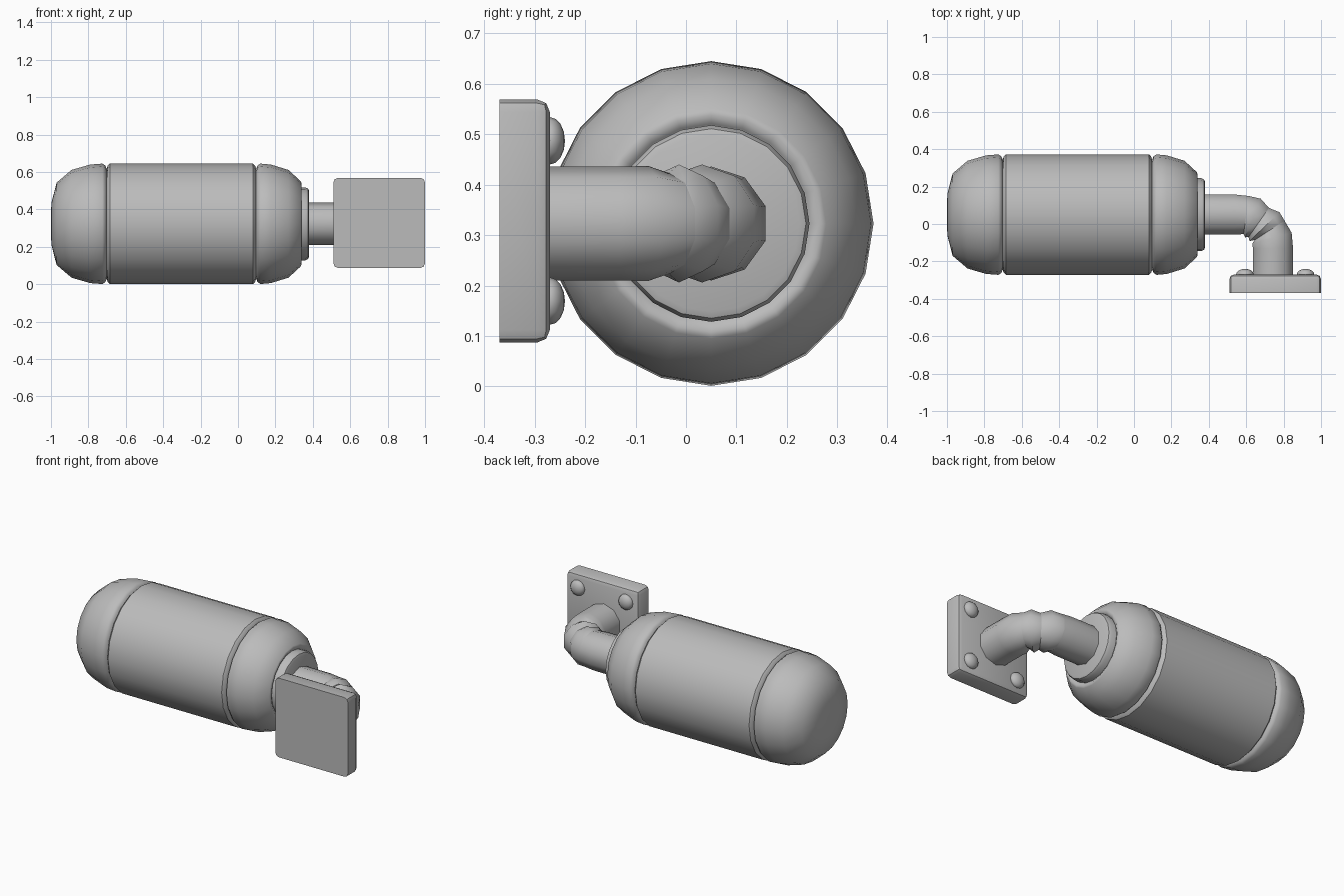
import bpy, bmesh
from math import sin, cos, pi, radians
from mathutils import Vector, Matrix

cube = bpy.data.objects.get("Cube")
if cube:
    bpy.data.objects.remove(cube)

grey = bpy.data.materials.new("grey metal")
grey.use_nodes = True
COLOUR = (0.5, 0.5, 0.5, 1)
grey.diffuse_color = COLOUR
grey.node_tree.nodes["Principled BSDF"].inputs["Base Color"].default_value = COLOUR

AXIS_Y, AXIS_Z = 0.05, 0.323


def finish(name, bm, angle=40):
    bmesh.ops.recalc_face_normals(bm, faces=bm.faces)
    mesh = bpy.data.meshes.new(name)
    bm.to_mesh(mesh)
    bm.free()
    mesh.materials.append(grey)
    obj = bpy.data.objects.new(name, mesh)
    bpy.context.collection.objects.link(obj)
    bpy.ops.object.select_all(action='DESELECT')
    bpy.context.view_layer.objects.active = obj
    obj.select_set(True)
    bpy.ops.object.shade_smooth_by_angle(angle=radians(angle))
    return obj


def loft(name, rings, sides, angle=40):
    """Skin circles (centre, heading in degrees, radius) that stand upright in z."""
    bm = bmesh.new()
    loops = []
    for centre, heading, radius in rings:
        side = Vector((-sin(radians(heading)), cos(radians(heading)), 0))
        loops.append([bm.verts.new(Vector(centre) + radius * (
            side * sin(2 * pi * i / sides) + Vector((0, 0, cos(2 * pi * i / sides)))))
            for i in range(sides)])
    for a, b in zip(loops, loops[1:]):
        for i in range(sides):
            j = (i + 1) % sides
            bm.faces.new((a[i], a[j], b[j], b[i]))
    bm.faces.new(loops[0])
    bm.faces.new(loops[-1])
    return finish(name, bm, angle)


def turned(name, profile, sides=20, angle=40):
    return loft(name, [((x, AXIS_Y, AXIS_Z), 0, r) for x, r in profile], sides, angle)


# Tank: rounded end caps and a straight barrel, parted by grooves
turned("end_cap", [(-1, 0.02), (-0.998, 0.11), (-0.97, 0.22), (-0.89, 0.288), (-0.79, 0.317),
                   (-0.725, 0.322), (-0.71, 0.312), (-0.698, 0.285)])
turned("barrel", [(-0.705, 0.285), (-0.697, 0.31), (-0.685, 0.322),
                  (0.08, 0.322), (0.092, 0.31), (0.1, 0.285)])
turned("neck_cap", [(0.093, 0.285), (0.105, 0.312), (0.12, 0.322), (0.175, 0.317), (0.27, 0.288),
                    (0.335, 0.228), (0.34, 0.215), (0.33, 0.198), (0.31, 0.18)], angle=60)
turned("flange", [(0.31, 0.195), (0.36, 0.195), (0.375, 0.188), (0.38, 0.175)])


# Bent pipe in four sections, pinched where they meet
def pipe(name, rings):
    loft(name, [((x, y, AXIS_Z), h, r) for x, y, h, r in rings], 10)


joint_a = (0.6, 0.048, -8, 0.108)
joint_b = (0.667, 0.008, -35, 0.1)
joint_c = (0.725, -0.034, -57, 0.1)
pipe("pipe_start", [(0.37, 0.05, 0, 0.113), (0.54, 0.05, 0, 0.113), joint_a])
pipe("pipe_bend_inner", [joint_a, (0.636, 0.032, -22, 0.117), joint_b])
pipe("pipe_bend_outer", [joint_b, (0.698, -0.014, -46, 0.117), joint_c])
pipe("pipe_end", [joint_c, (0.738, -0.075, -75, 0.114), (0.743, -0.13, -90, 0.113),
                  (0.743, -0.28, -90, 0.113)])

# Mounting plate, bevelled on its corners and its pipe side
PLATE_X, PLATE_Z = 0.755, 0.328
bm = bmesh.new()
bmesh.ops.create_cube(bm, size=1, matrix=Matrix.Translation((PLATE_X, -0.32, PLATE_Z))
                      @ Matrix.Diagonal((0.49, 0.1, 0.482, 1)))
edges = [e for e in bm.edges if any(v.co.y > -0.3 for v in e.verts)]
bmesh.ops.bevel(bm, geom=edges, offset=0.025, segments=2, profile=0.5, affect='EDGES')
finish("mounting_plate", bm, 35)

# Domed bolts on the plate corners
for side, sx in (("right", -1), ("left", 1)):
    for level, sz in (("lower", -1), ("upper", 1)):
        x, z = PLATE_X + sx * 0.162, PLATE_Z + sz * 0.159
        bm = bmesh.new()
        bmesh.ops.create_uvsphere(bm, u_segments=12, v_segments=8, radius=1,
                                  matrix=Matrix.Translation((x, -0.27, z))
                                  @ Matrix.Diagonal((0.047, 0.03, 0.047, 1))
                                  @ Matrix.Rotation(pi / 2, 4, 'X'))
        finish(f"{level}_{side}_bolt", bm, 50)
